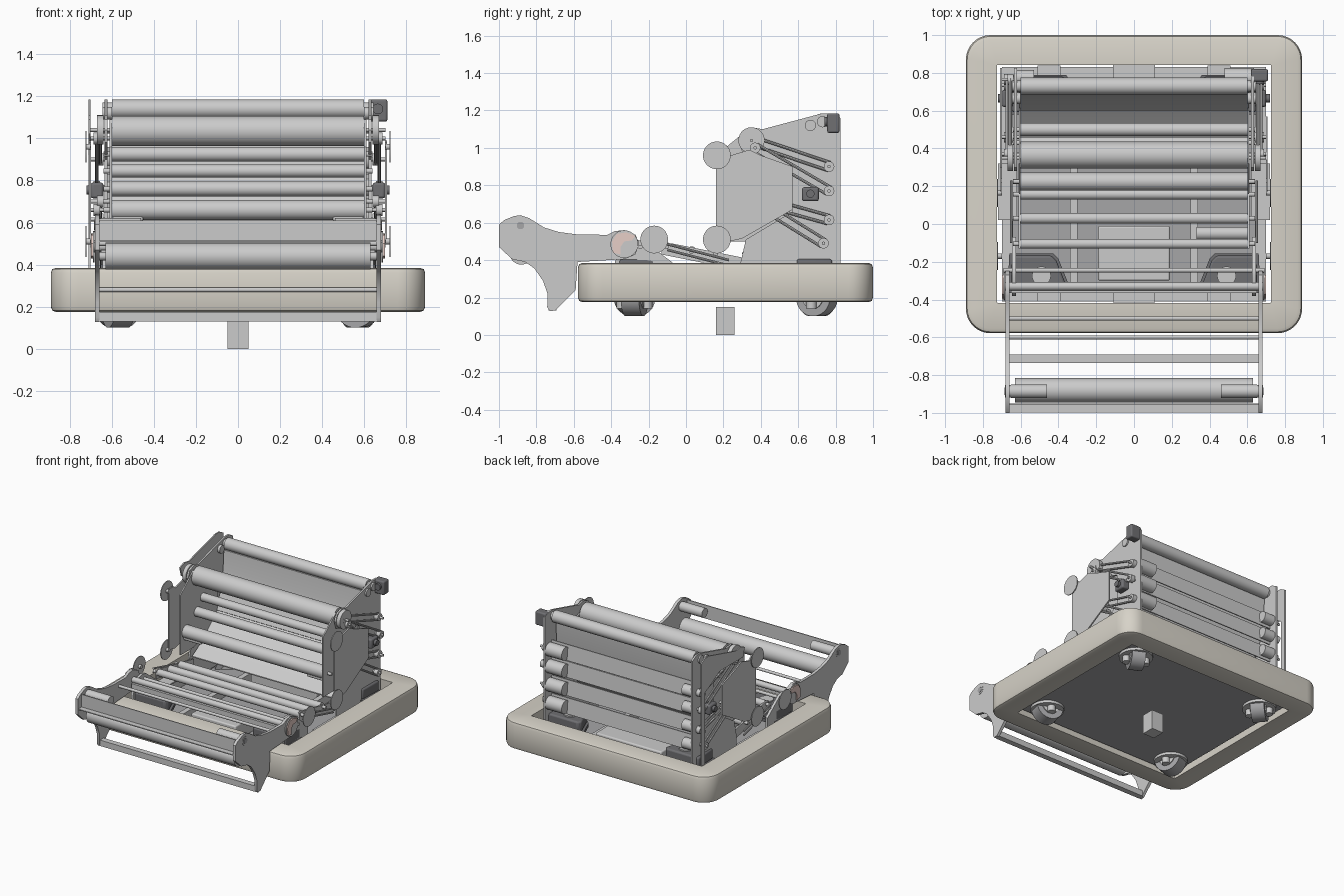
import bpy, bmesh, math
from mathutils import Vector, Matrix


def mat(name, rgb):
    m = bpy.data.materials.new(name)
    m.diffuse_color = (*rgb, 1)
    return m


TAN = mat("bumper_tan", (0.68, 0.65, 0.58))
PINK = mat("pale_pink", (0.80, 0.62, 0.57))
DARK = mat("dark_grey", (0.16, 0.16, 0.17))
MID = mat("mid_grey", (0.38, 0.38, 0.39))


def finish(name, bm, material=None, bevel=0.0):
    bmesh.ops.recalc_face_normals(bm, faces=bm.faces)
    me = bpy.data.meshes.new(name)
    bm.to_mesh(me)
    bm.free()
    ob = bpy.data.objects.new(name, me)
    bpy.context.collection.objects.link(ob)
    if material:
        me.materials.append(material)
    if bevel:
        b = ob.modifiers.new("bevel", 'BEVEL')
        b.width, b.segments, b.limit_method = bevel, 3, 'ANGLE'
    bpy.ops.object.select_all(action='DESELECT')
    bpy.context.view_layer.objects.active = ob
    ob.select_set(True)
    bpy.ops.object.shade_smooth_by_angle(angle=math.radians(35))
    return ob


def box(name, x, y, z, material=None, bevel=0.0):
    bm = bmesh.new()
    bmesh.ops.create_cube(bm, size=1)
    for v in bm.verts:
        v.co = [(a[0] + a[1]) / 2 + c * abs(a[1] - a[0]) for a, c in zip((x, y, z), v.co)]
    return finish(name, bm, material, bevel)


def rod(name, p, q, r, material=None, seg=28):
    p, q = Vector(p), Vector(q)
    m = Matrix.Translation((p + q) / 2) @ (q - p).to_track_quat('Z', 'Y').to_matrix().to_4x4()
    bm = bmesh.new()
    bmesh.ops.create_cone(bm, cap_ends=True, segments=seg, radius1=r, radius2=r,
                          depth=(q - p).length, matrix=m)
    return finish(name, bm, material)


def roller(name, y, z, r, half=0.6, material=None):
    return rod(name, (-half, y, z), (half, y, z), r, material)


def prism(name, pts, lo, hi, axis='X', material=None, bevel=0.0):
    """Solid from a closed 2D profile, lo to hi along x (y,z points) or z (x,y points)."""
    bm = bmesh.new()
    put = (lambda a, b, t: (t, a, b)) if axis == 'X' else (lambda a, b, t: (a, b, t))
    low, high = ([bm.verts.new(put(a, b, t)) for a, b in pts] for t in (lo, hi))
    bm.faces.new(low[::-1])
    bm.faces.new(high)
    for i in range(len(pts)):
        j = (i + 1) % len(pts)
        bm.faces.new((low[i], low[j], high[j], high[i]))
    return finish(name, bm, material, bevel)


def sheet(name, path, half, t=0.008, material=None):
    """Thin sheet spanning x, following a (y,z) path."""
    return prism(name, path + [(y, z - t) for y, z in reversed(path)], -half, half, material=material)


def round_rect(x, y0, y1, r, n=8):
    out = []
    for k, (cx, cy) in enumerate([(x - r, y1 - r), (r - x, y1 - r), (r - x, y0 + r), (x - r, y0 + r)]):
        for i in range(n + 1):
            a = math.pi / 2 * (k + i / n)
            out.append((cx + r * math.cos(a), cy + r * math.sin(a)))
    return out


# bumper ring with rounded outer corners and edges
bm = bmesh.new()
e, loops = 0.025, []
outer = round_rect(0.89, -0.578, 1.0, 0.13)
inner = round_rect(0.725, -0.418, 0.842, 0.004)
inset = round_rect(0.89 - e, -0.578 + e, 1.0 - e, 0.13 - e)
mid = round_rect(0.883, -0.571, 0.993, 0.123)
for pts, z in [(inner, 0.175), (inset, 0.175), (mid, 0.182), (outer, 0.20), (outer, 0.36),
               (mid, 0.378), (inset, 0.385), (inner, 0.385)]:
    loops.append([bm.verts.new((x, y, z)) for x, y in pts])
for a, b in zip(loops, loops[1:] + loops[:1]):
    for i in range(len(a)):
        j = (i + 1) % len(a)
        bm.faces.new((a[i], a[j], b[j], b[i]))
finish("bumper", bm, TAN)

# chassis: floor, rails, bumper tabs, electronics
box("belly_pan", (-0.70, 0.70), (-0.40, 0.83), (0.205, 0.22), MID)
for y in (-0.38, 0.80):
    box("cross_rail", (-0.70, 0.70), (y - 0.03, y + 0.03), (0.22, 0.30))
    box("bumper_tab", (-0.11, 0.11), (y - 0.036, y + 0.042), (0.30, 0.31))
    for x in (-0.45, 0.45):
        box("bumper_tab", (x - 0.06, x + 0.06), (y - 0.03, y + 0.04), (0.30, 0.31))
for s in (-1, 1):
    box("side_rail", (s * 0.67 - 0.03, s * 0.67 + 0.03), (-0.40, 0.83), (0.22, 0.30))
    box("side_tab", (s * 0.67 - 0.05, s * 0.67 + 0.05), (0.02, 0.32), (0.30, 0.31))
    box("inner_rail", (s * 0.32 - 0.02, s * 0.32 + 0.02), (-0.36, 0.80), (0.22, 0.28))
box("battery_box", (-0.19, 0.19), (-0.30, -0.01), (0.22, 0.34), None, 0.01)
box("control_box", (-0.28, 0.28), (0.55, 0.70), (0.22, 0.32), None, 0.01)
rod("compressor", (0.33, -0.05, 0.31), (0.60, -0.05, 0.31), 0.035)
box("stand_block", (-0.05, 0.05), (0.16, 0.26), (0, 0.15))

# four drive modules with steered wheels
angles = iter((20, -50, 75, -25))
for s in (-1, 1):
    for y, d in ((-0.275, 1), (0.70, -1)):
        cx = s * 0.57
        prof = [(s * 0.67, y - d * 0.09), (s * 0.36, y - d * 0.09), (s * 0.34, y - d * 0.06),
                (s * 0.40, y + d * 0.09), (s * 0.43, y + d * 0.12), (s * 0.66, y + d * 0.12)]
        prism("module_plate", prof, 0.30, 0.325, 'Z', DARK)
        prism("module_cover", [(s * 0.51 + (a - s * 0.51) * 0.9, y + (b - y) * 0.9) for a, b in prof],
              0.325, 0.405, 'Z', DARK, 0.012)
        rod("module_motor", (s * 0.49, y, 0.40), (s * 0.49, y, 0.415), 0.05)
        rod("module_turntable", (cx, y, 0.185), (cx, y, 0.206), 0.12)
        a = math.radians(next(angles))
        u = Vector((math.cos(a), math.sin(a), 0))
        c = Vector((cx, y, 0.20))
        rod("wheel", c - u * 0.05, c + u * 0.05, 0.10, MID, 36)
        rod("wheel_hub", c - u * 0.058, c + u * 0.058, 0.06)
        for k in (-1, 1):
            rod("wheel_fork", c + u * 0.07 * k + Vector((0, 0, -0.06)), c + u * 0.07 * k, 0.028)

# folding front intake
arm = [(-1, 0.59), (-0.97, 0.615), (-0.92, 0.635), (-0.885, 0.64), (-0.84, 0.625), (-0.76, 0.575),
       (-0.68, 0.55), (-0.58, 0.537), (-0.42, 0.535), (-0.38, 0.555), (-0.33, 0.56), (-0.27, 0.535),
       (-0.25, 0.49), (-0.27, 0.43), (-0.33, 0.405), (-0.58, 0.39), (-0.59, 0.24), (-0.70, 0.13),
       (-0.73, 0.128), (-0.742, 0.15), (-0.74, 0.22), (-0.765, 0.29), (-0.81, 0.355), (-0.86, 0.39),
       (-0.93, 0.405), (-1, 0.47)]
for s in (-1, 1):
    prism("intake_arm", arm, s * 0.658, s * 0.68)
    rod("arm_bearing", (s * 0.65, -0.885, 0.585), (s * 0.682, -0.885, 0.585), 0.033)
    rod("arm_bolt", (s * 0.68, -0.885, 0.585), (s * 0.685, -0.885, 0.585), 0.02, MID)
    rod("roller_motor", (s * 0.65, -0.885, 0.585), (s * 0.46, -0.885, 0.585), 0.036)
    rod("pivot_sprocket", (s * 0.682, -0.33, 0.485), (s * 0.690, -0.33, 0.485), 0.074)
    prism("pivot_sector", [(-0.39, 0.44), (-0.395, 0.50), (-0.37, 0.54), (-0.32, 0.548), (-0.27, 0.53),
                           (-0.29, 0.505), (-0.33, 0.50), (-0.35, 0.47), (-0.35, 0.43)],
          s * 0.690, s * 0.698, material=PINK)
    prism("pivot_bracket", [(-0.38, 0.24), (-0.38, 0.39), (-0.34, 0.49), (-0.27, 0.51), (-0.22, 0.50),
                            (-0.07, 0.385), (-0.07, 0.24)], s * 0.625, s * 0.645)
roller("intake_roller", -0.88, 0.44, 0.064, 0.63)
roller("intake_shaft", -0.88, 0.44, 0.02, 0.66)
prism("intake_front_panel", [(-0.998, 0.507), (-0.95, 0.507), (-0.95, 0.61), (-0.957, 0.61),
                             (-0.957, 0.514), (-0.998, 0.514)], -0.66, 0.66)
box("intake_lower_bar", (-0.66, 0.66), (-0.735, -0.692), (0.13, 0.175))
for y, z in ((-0.60, 0.28), (-0.50, 0.50)):
    roller("intake_brace", y, z, 0.011, 0.66)
for y, z, r in ((-0.33, 0.485, 0.022), (-0.245, 0.47, 0.012)):
    roller("pivot_shaft", y, z, r, 0.69)
box("perforated_bar", (-0.65, 0.65), (-0.365, -0.345), (0.43, 0.47))

# tower side plates, guard plates and end discs
tall = [(0.29, 0.24), (0.29, 0.38), (0.32, 0.51), (0.57, 0.66), (0.57, 0.90), (0.30, 0.98), (0.28, 1.04),
        (0.30, 1.09), (0.35, 1.11), (0.41, 1.10), (0.73, 1.185), (0.78, 1.185), (0.825, 1.16), (0.825, 0.24)]
front = [(0.16, 0.515), (0.16, 0.98), (0.22, 0.98), (0.24, 0.96), (0.34, 0.99), (0.40, 0.96),
         (0.57, 0.90), (0.57, 0.67), (0.30, 0.515), (0.23, 0.50)]
inner_plate = [(0.16, 0.50), (0.16, 0.96), (0.32, 1.09), (0.60, 0.98), (0.62, 0.60), (0.32, 0.50)]
belts = [((0.35, 1.04), (0.765, 0.90)), ((0.37, 1.0), (0.765, 0.77)),
         ((0.46, 0.70), (0.765, 0.615)), ((0.46, 0.66), (0.735, 0.49))]
for s in (-1, 1):
    prism("tower_side_plate", tall, s * 0.62, s * 0.634)
    prism("tower_front_guard", front, s * 0.698, s * 0.708)
    prism("tower_inner_plate", inner_plate, s * 0.60, s * 0.61)
    prism("conveyor_side", [(-0.13, 0.43), (-0.13, 0.49), (-0.08, 0.49), (0.32, 0.41), (0.32, 0.34)],
          s * 0.60, s * 0.612)
    for y, z in ((0.165, 0.96), (0.165, 0.51), (-0.17, 0.51)):
        rod("end_disc", (s * 0.719, y, z), (s * 0.725, y, z), 0.074, seg=40)
        rod("disc_stub", (s * 0.70, y, z), (s * 0.72, y, z), 0.014)
    for k, ((y0, z0), (y1, z1)) in enumerate(belts):
        # belt run as two strands over a pulley at each end
        x = s * (0.655 + 0.016 * (k % 2))
        n = Vector((0, z0 - z1, y1 - y0)).normalized() * 0.022
        for sg in (-1, 1):
            rod("belt_strand", Vector((x, y0, z0)) + n * sg, Vector((x, y1, z1)) + n * sg, 0.008, None, 8)
        for y, z in ((y0, z0), (y1, z1)):
            rod("belt_pulley", (x - 0.016, y, z), (x + 0.016, y, z), 0.028)
            rod("pulley_axle", (s * 0.60, y, z), (s * 0.70, y, z), 0.009, None, 12)
    for dz in (0, -0.03):
        rod("conveyor_belt", (s * 0.65, -0.10, 0.485 + dz), (s * 0.65, 0.23, 0.40 + dz), 0.007, None, 8)
    rod("large_pulley", (s * 0.64, 0.35, 1.04), (s * 0.67, 0.35, 1.04), 0.07)
    for y, z in ((0.665, 1.12), (0.73, 1.14)):
        rod("top_bearing", (s * 0.60, y, z), (s * 0.645, y, z), 0.03)
    box("side_camera", (s * 0.67 - 0.03, s * 0.67 + 0.03), (0.62, 0.71), (0.715, 0.79), DARK, 0.012)
    rod("side_camera_lens", (s * 0.69, 0.665, 0.755), (s * 0.72, 0.665, 0.755), 0.022, DARK)
    box("feed_motor", (s * 0.525 - 0.075, s * 0.525 + 0.075), (0.19, 0.26), (0.605, 0.645), None, 0.01)
# second plate outside the belts on the left
prism("tower_outer_plate", [(0.30, 1.09), (0.35, 1.11), (0.41, 1.10), (0.73, 1.185), (0.78, 1.185),
                            (0.825, 1.16), (0.825, 0.24), (0.785, 0.24), (0.785, 0.92), (0.60, 1.02),
                            (0.32, 1.02)], -0.71, -0.70)

# rollers: (y, z, radius) for upper, feed and conveyor rows
for y, z, r in ((0.73, 1.14, 0.045), (0.365, 1.035, 0.071), (0.50, 0.925, 0.035), (0.43, 0.845, 0.031),
                (0.36, 0.76, 0.036), (0.225, 0.66, 0.048), (0.157, 0.43, 0.028),
                (0.03, 0.445, 0.028), (-0.105, 0.47, 0.026)):
    roller("tower_roller", y, z, r)
    roller("roller_shaft", y, z, 0.012, 0.64)

# rear wall: upright slats with drive motors at the ends
for z in (0.90, 0.77, 0.63, 0.49):
    prism("rear_slat", [(0.738, z + 0.06), (0.746, z + 0.06), (0.758, z - 0.058), (0.75, z - 0.058)], -0.62, 0.62)
    for s, w, r in ((1, 0.14, 0.05), (-1, 0.09, 0.04)):
        rod("rear_motor", (s * 0.62, 0.775, z), (s * (0.62 - w), 0.775, z), r)

# hopper sheets: concave back and sloped floor
prism("hopper_back", [(0.70, 1.10), (0.69, 0.96), (0.66, 0.80), (0.60, 0.68), (0.61, 0.67),
                      (0.67, 0.79), (0.70, 0.95), (0.71, 1.10)], -0.61, 0.61)
sheet("hopper_slope", [(0.30, 0.44), (0.42, 0.51), (0.61, 0.68)], 0.60)

# mast camera on the top right corner
box("mast_camera", (0.62, 0.71), (0.755, 0.82), (1.08, 1.185), DARK, 0.01)
rod("mast_camera_lens", (0.665, 0.74, 1.14), (0.665, 0.76, 1.14), 0.025, DARK)
